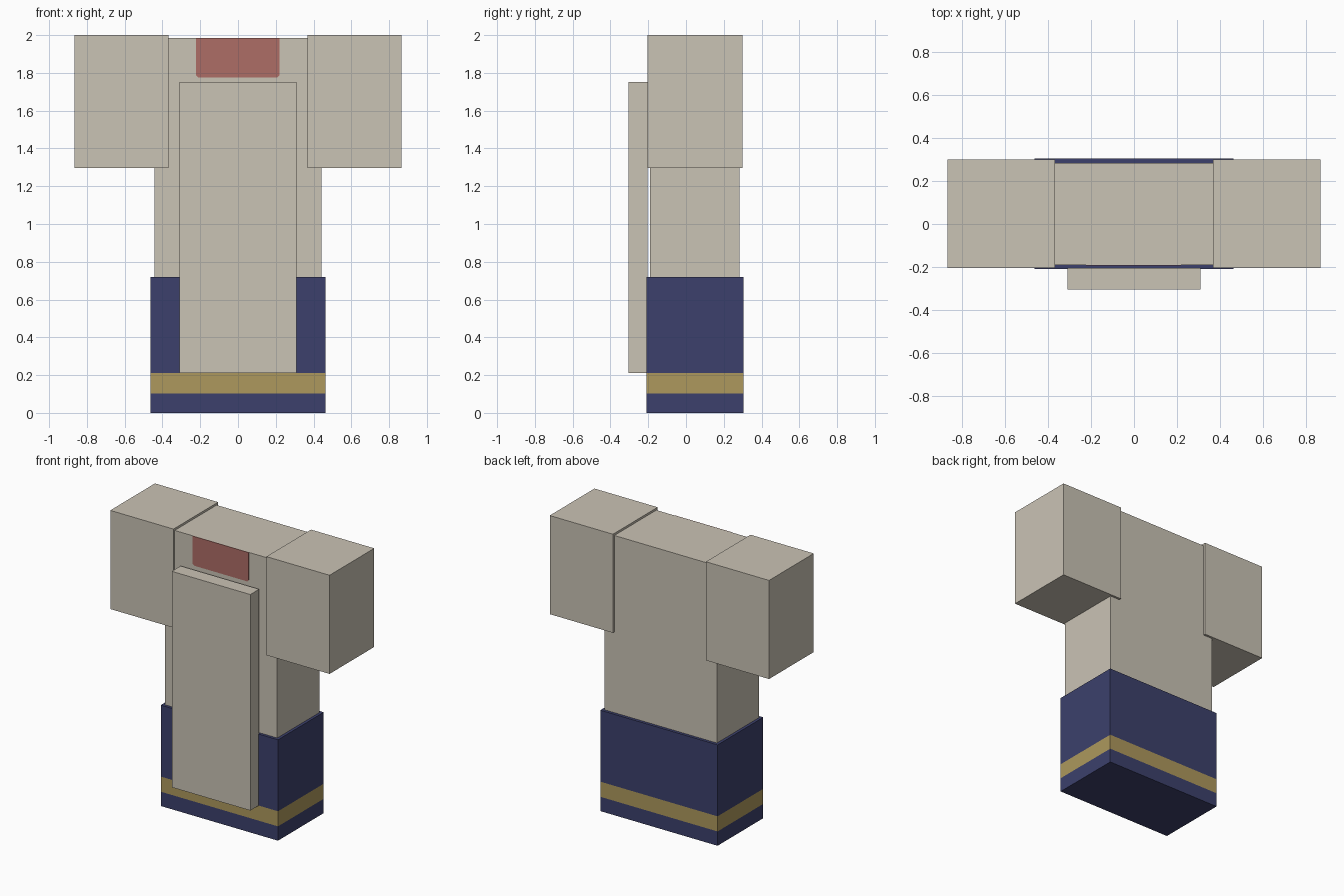
import bpy
import bmesh

cube = bpy.data.objects.get("Cube")
if cube:
    bpy.data.objects.remove(cube, do_unlink=True)


def material(name, srgb):
    # sRGB bytes to linear
    lin = [((c / 255 + 0.055) / 1.055) ** 2.4 for c in srgb] + [1.0]
    m = bpy.data.materials.new(name)
    m.use_nodes = True
    m.diffuse_color = lin
    bsdf = next(n for n in m.node_tree.nodes if n.type == 'BSDF_PRINCIPLED')
    bsdf.inputs["Base Color"].default_value = lin
    bsdf.inputs["Roughness"].default_value = 0.8
    return m


cloth = material("beige cloth", (202, 195, 181))
navy = material("navy cloth", (60, 64, 108))
gold = material("gold trim", (173, 152, 93))
red = material("faded red", (174, 109, 102))


def finish(name, bm, mats):
    bmesh.ops.recalc_face_normals(bm, faces=bm.faces)
    mesh = bpy.data.meshes.new(name)
    bm.to_mesh(mesh)
    bm.free()
    for m in mats:
        mesh.materials.append(m)
    ob = bpy.data.objects.new(name, mesh)
    bpy.context.collection.objects.link(ob)
    return ob


def box_mesh(xs, ys, zs):
    bm = bmesh.new()
    bmesh.ops.create_cube(bm, size=1)
    for v in bm.verts:
        for i, (lo, hi) in enumerate((xs, ys, zs)):
            v.co[i] = hi if v.co[i] > 0 else lo
    return bm


def box(name, xs, ys, zs, mat):
    return finish(name, box_mesh(xs, ys, zs), [mat])


# Torso and front panel
box("torso", (-0.443, 0.443), (-0.19, 0.284), (0.3, 1.985), cloth)
box("front_panel", (-0.31, 0.31), (-0.304, -0.204), (0.21, 1.752), cloth)

# Sleeves
for side, s in (("left", 1), ("right", -1)):
    box(side + "_sleeve", sorted((s * 0.367, s * 0.866)),
        (-0.204, 0.3), (1.296, 2.0), cloth)

# Skirt, cut at the edges of its gold band
bm = box_mesh((-0.463, 0.463), (-0.21, 0.305), (0.0, 0.72))
BAND = (0.102, 0.21)
for z in BAND:
    bmesh.ops.bisect_plane(bm, geom=bm.verts[:] + bm.edges[:] + bm.faces[:],
                           plane_co=(0, 0, z), plane_no=(0, 0, 1))
for f in bm.faces:
    f.material_index = int(BAND[0] < f.calc_center_median().z < BAND[1])
finish("skirt", bm, [navy, gold])

# Neck patch with clipped lower corners
bm = bmesh.new()
outline = [(-0.223, 1.985), (-0.223, 1.787), (-0.211, 1.776),
           (0.207, 1.776), (0.219, 1.787), (0.219, 1.985)]
face = bm.faces.new([bm.verts.new((x, -0.193, z)) for x, z in outline])
ext = bmesh.ops.extrude_face_region(bm, geom=[face], use_keep_orig=True)
for v in ext["geom"]:
    if isinstance(v, bmesh.types.BMVert):
        v.co.y = -0.189
finish("neck_patch", bm, [red])
